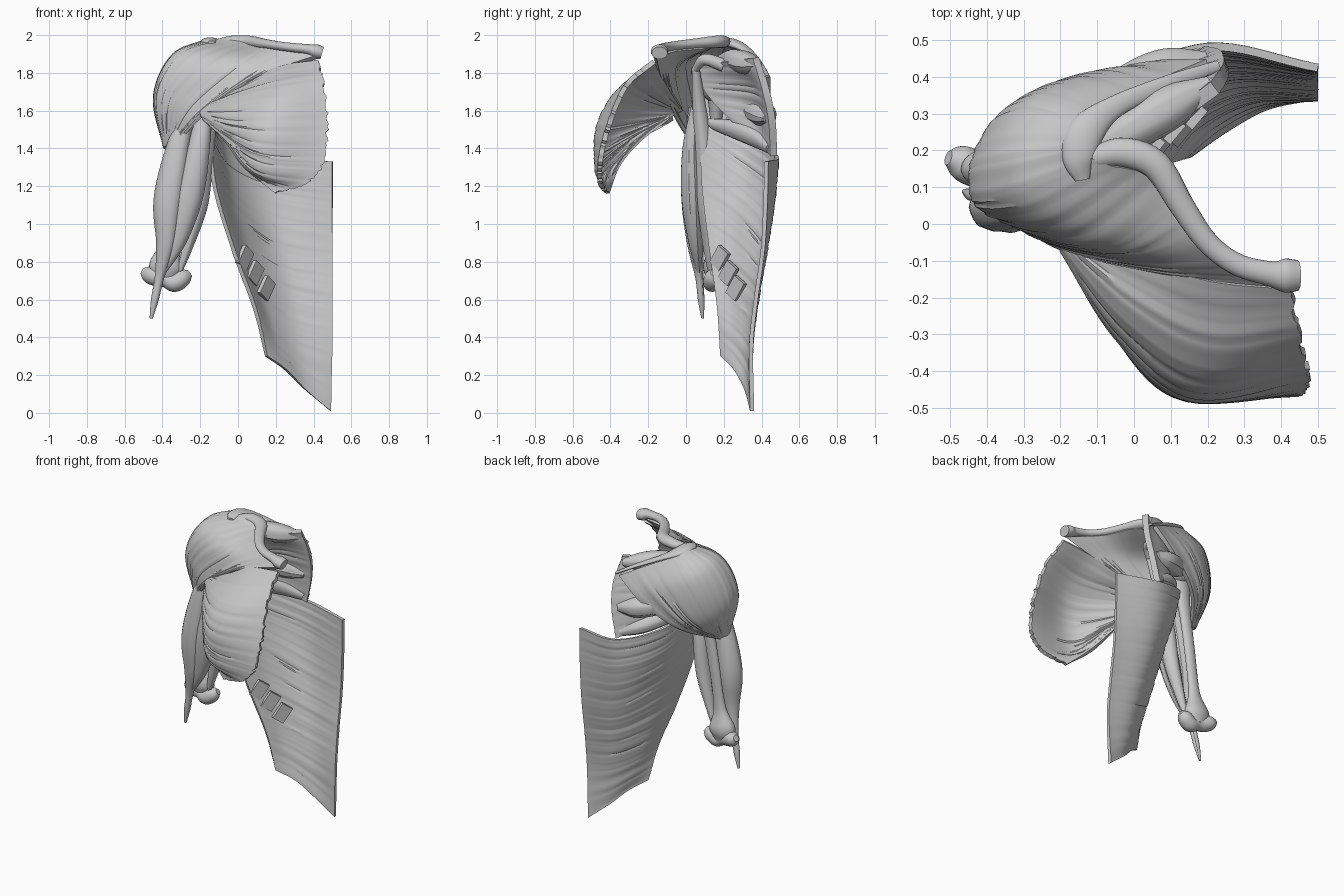
import bpy, bmesh, math, random
from mathutils import Vector, Matrix

random.seed(4)
grey = bpy.data.materials.new("plain_grey")
grey.diffuse_color = (0.58, 0.58, 0.58, 1)


def spline(pts, t):
    """Catmull-Rom point at t in 0..1 through pts (tuples of any length)."""
    n = len(pts) - 1
    i = min(int(t * n), n - 1)
    f = t * n - i
    b, c = pts[i], pts[i + 1]
    a = pts[i - 1] if i else [2 * p - q for p, q in zip(b, c)]
    d = pts[i + 2] if i + 2 <= n else [2 * q - p for p, q in zip(b, c)]
    return [0.5 * (2 * q + (r - p) * f + (2 * p - 5 * q + 4 * r - s) * f * f
                   + (3 * q - p - 3 * r + s) * f ** 3) for p, q, r, s in zip(a, b, c, d)]


def finish(name, bm, thick=0):
    bmesh.ops.recalc_face_normals(bm, faces=bm.faces)
    me = bpy.data.meshes.new(name)
    bm.to_mesh(me)
    bm.free()
    me.materials.append(grey)
    ob = bpy.data.objects.new(name, me)
    bpy.context.collection.objects.link(ob)
    bpy.ops.object.select_all(action='DESELECT')
    bpy.context.view_layer.objects.active = ob
    ob.select_set(True)
    if thick:
        mod = ob.modifiers.new("thickness", 'SOLIDIFY')
        mod.thickness, mod.offset = thick, 0
        bpy.ops.object.modifier_apply(modifier=mod.name)
    bpy.ops.object.shade_smooth_by_angle(angle=math.radians(35))
    return ob


def sheet(name, rows, thick, nu=28, nv=70, ridge=0.003, ragged=0.0):
    """Muscle sheet through rows of points; fibres run along each row."""
    bm = bmesh.new()
    grid = []
    for j in range(nv + 1):
        row = [spline(col, j / nv) for col in zip(*rows)]
        us = [i / nu for i in range(nu + 1)]
        us[-1] -= random.random() * ragged
        grid.append([bm.verts.new(spline(row, u)) for u in us])
    for j in range(nv):
        for i in range(nu):
            bm.faces.new((grid[j][i], grid[j][i + 1], grid[j + 1][i + 1], grid[j + 1][i]))
    # fibre ridges fade out at the ends
    bm.normal_update()
    moves = []
    for row in grid:
        k = random.uniform(-ridge, ridge)
        for i, v in enumerate(row):
            moves.append((v, v.normal * k * math.sin(math.pi * i / nu) ** 0.5 if 0 < i < nu else Vector()))
    for v, m in moves:
        v.co += m
    return finish(name, bm, thick)


def tube(name, path, flat=1.0, sides=24, steps=36, ridge=0.0):
    """Round belly or bone; path items are (x, y, z, radius)."""
    bm = bmesh.new()
    wob = [1 + random.uniform(-ridge, ridge) for _ in range(sides)]
    samples = [spline(path, s / steps) for s in range(steps + 1)]
    rings = []
    for s, p in enumerate(samples):
        c = Vector(p[:3])
        t = (Vector(samples[min(s + 1, steps)][:3]) - Vector(samples[max(s - 1, 0)][:3])).normalized()
        ref = Vector((0, 0, 1)) if abs(t.z) < 0.7 else Vector((0, 1, 0))
        side = t.cross(ref).normalized()
        up = side.cross(t)
        r = max(p[3], 0.004)
        rings.append([bm.verts.new(c + wob[k] * r * (side * math.cos(2 * math.pi * k / sides)
                      + up * flat * math.sin(2 * math.pi * k / sides))) for k in range(sides)])
    for a, b in zip(rings, rings[1:]):
        for k in range(sides):
            m = (k + 1) % sides
            bm.faces.new((a[k], a[m], b[m], b[k]))
    bm.faces.new(rings[0])
    bm.faces.new(rings[-1])
    return finish(name, bm)


def ball(name, loc, size):
    bm = bmesh.new()
    bmesh.ops.create_uvsphere(bm, u_segments=24, v_segments=14, radius=1,
                              matrix=Matrix.Translation(loc) @ Matrix.Diagonal((*size, 1)))
    return finish(name, bm)


# chest muscle fan, from collarbone edge to lower edge
sheet("chest_muscle", [
    [(-.20, -.02, 1.61), (.02, -.09, 1.72), (.21, -.15, 1.82), (.43, -.17, 1.86)],
    [(-.20, -.04, 1.60), (.00, -.24, 1.66), (.21, -.35, 1.70), (.46, -.31, 1.74)],
    [(-.19, -.07, 1.58), (-.03, -.305, 1.54), (.17, -.455, 1.53), (.48, -.40, 1.54)],
    [(-.18, -.08, 1.57), (-.05, -.29, 1.47), (.13, -.465, 1.37), (.47, -.45, 1.35)],
    [(-.18, -.08, 1.56), (-.055, -.27, 1.45), (.10, -.44, 1.28), (.38, -.455, 1.22)],
    [(-.17, -.07, 1.56), (-.06, -.25, 1.44), (.04, -.36, 1.30), (.20, -.42, 1.16)],
], 0.026, ragged=0.02)

# broad back muscle, top edge to bottom tip
sheet("back_muscle", [
    [(-.16, .09, 1.56), (-.07, .35, 1.45), (.19, .482, 1.355), (.50, .425, 1.33)],
    [(-.15, .08, 1.43), (-.04, .33, 1.26), (.19, .46, 1.15), (.50, .42, 1.10)],
    [(-.12, .09, 1.18), (.01, .295, 1.04), (.22, .42, .90), (.50, .405, .85)],
    [(-.02, .13, .85), (.09, .275, .75), (.27, .375, .65), (.50, .37, .60)],
    [(.09, .17, .55), (.175, .27, .48), (.32, .34, .40), (.50, .345, .35)],
    [(.15, .19, .30), (.25, .26, .23), (.36, .32, .12), (.49, .35, .01)],
], 0.022, nv=90)

# three rib slips on the inner face of the back muscle
for n, loc in enumerate([(.035, .18, .82), (.09, .225, .74), (.15, .265, .66)]):
    bm = bmesh.new()
    bmesh.ops.create_cube(bm, size=1, matrix=Matrix.Translation(loc)
                          @ Matrix.Rotation(math.radians(50), 4, 'Z')
                          @ Matrix.Rotation(math.radians(35), 4, 'Y')
                          @ Matrix.Diagonal((.08, .025, .11, 1)))
    finish(f"rib_slip_{n + 1}", bm)

# shoulder cap, front edge (along the collarbone) round to back edge, each row origin to insertion
sheet("shoulder_muscle", [
    [(.42, -.165, 1.885), (.10, -.13, 1.765), (-.19, -.06, 1.58), (-.34, .04, 1.42)],
    [(.21, -.05, 1.925), (.02, -.085, 1.80), (-.22, -.045, 1.60), (-.35, .05, 1.42)],
    [(.10, .12, 1.945), (-.11, -.03, 1.85), (-.31, .00, 1.66), (-.36, .06, 1.42)],
    [(-.08, .17, 1.965), (-.30, .07, 1.89), (-.42, .06, 1.68), (-.38, .09, 1.41)],
    [(-.17, .22, 1.965), (-.34, .20, 1.88), (-.43, .17, 1.66), (-.38, .12, 1.40)],
    [(-.14, .29, 1.94), (-.28, .325, 1.82), (-.37, .27, 1.60), (-.37, .14, 1.40)],
    [(.03, .365, 1.86), (-.12, .395, 1.73), (-.27, .33, 1.54), (-.36, .14, 1.39)],
    [(.20, .435, 1.775), (.03, .425, 1.63), (-.18, .34, 1.485), (-.35, .13, 1.38)],
], 0.028, nv=90)

# shoulder blade with its covering muscles
sheet("shoulder_blade", [
    [(-.14, .07, 1.84), (.06, .25, 1.87), (.22, .37, 1.88)],
    [(-.14, .08, 1.76), (.05, .33, 1.75), (.25, .42, 1.72)],
    [(-.10, .16, 1.64), (.04, .365, 1.60), (.24, .455, 1.55)],
    [(.00, .33, 1.48), (.10, .42, 1.42), (.20, .465, 1.36)],
], 0.04, nv=40)
tube("upper_blade_muscle", [(.21, .38, 1.84, .025), (.10, .32, 1.85, .06), (-.02, .25, 1.87, .055),
                            (-.16, .17, 1.87, .02)], ridge=.05)
tube("lower_blade_muscle", [(.20, .44, 1.56, .03), (.08, .41, 1.58, .065), (-.06, .34, 1.62, .06),
                            (-.24, .22, 1.74, .03)], ridge=.05)
tube("armpit_muscle", [(.18, .45, 1.40, .03), (.06, .39, 1.45, .05), (-.05, .27, 1.50, .05),
                       (-.18, .10, 1.54, .02)], ridge=.05)
tube("blade_spine", [(.23, .43, 1.78, .015), (.10, .385, 1.85, .022), (-.05, .32, 1.92, .03),
                     (-.13, .25, 1.955, .05), (-.15, .18, 1.965, .045), (-.14, .12, 1.96, .02)], flat=.5)
tube("hook_process", [(-.02, .20, 1.84, .035), (-.03, .10, 1.87, .03), (-.08, .05, 1.82, .02)])

# collarbone
tube("collarbone", [(-.11, .18, 1.955, .03), (-.03, .195, 1.965, .04), (.06, .16, 1.965, .04),
                    (.13, .05, 1.955, .034), (.20, -.05, 1.945, .03), (.28, -.11, 1.935, .03),
                    (.37, -.135, 1.925, .034), (.41, -.14, 1.915, .046), (.445, -.14, 1.905, .042)], flat=.8)

# upper arm bone and elbow
ball("arm_bone_head", (-.22, .17, 1.76), (.11, .11, .12))
tube("arm_bone", [(-.23, .16, 1.72, .08), (-.27, .16, 1.50, .045), (-.32, .155, 1.20, .038),
                  (-.36, .15, .92, .042), (-.38, .15, .78, .09), (-.38, .15, .70, .06)], flat=.65)
tube("elbow_joint", [(-.505, .18, .75, .02), (-.475, .17, .735, .045), (-.43, .15, .72, .05),
                     (-.38, .145, .705, .042), (-.335, .14, .69, .05), (-.285, .145, .72, .045),
                     (-.255, .15, .74, .02)])

# arm muscles
tube("outer_biceps", [(-.26, .04, 1.62, .03), (-.32, .04, 1.38, .065), (-.365, .045, 1.12, .08),
                      (-.38, .05, .90, .052), (-.415, .07, .72, .025), (-.44, .08, .60, .02),
                      (-.46, .088, .50, .008)], flat=.85, ridge=.05)
tube("inner_biceps", [(-.17, .05, 1.62, .03), (-.21, .03, 1.40, .06), (-.26, .035, 1.15, .075),
                      (-.32, .05, .92, .05), (-.40, .07, .74, .015)], flat=.8, ridge=.05)
tube("inner_arm_muscle", [(-.08, .05, 1.83, .02), (-.14, .07, 1.62, .035), (-.18, .10, 1.35, .048),
                          (-.21, .11, 1.10, .048), (-.27, .12, .88, .03), (-.31, .13, .75, .015)], ridge=.05)
